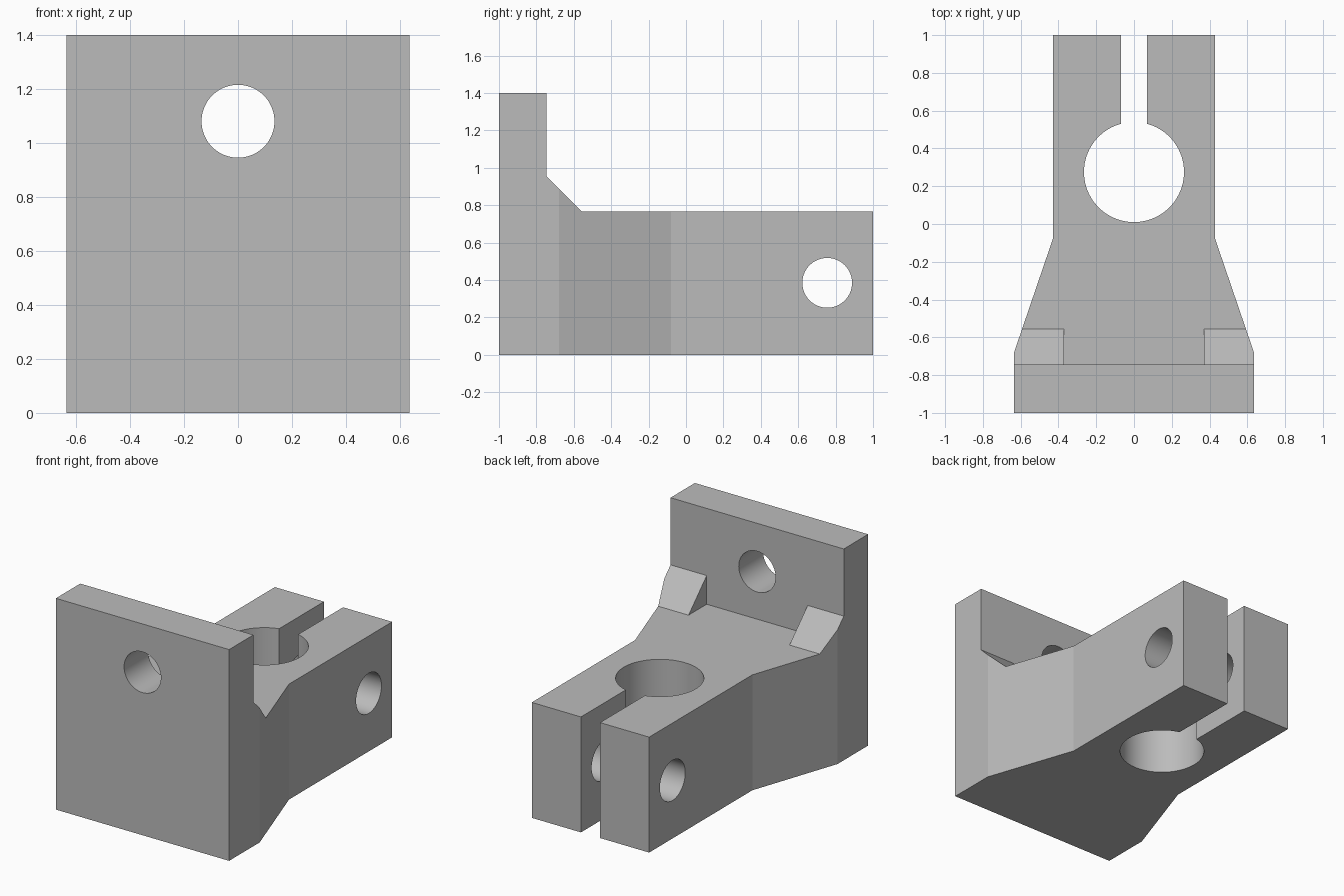
import bpy, bmesh, math
from mathutils import Vector

cube = bpy.data.objects.get("Cube")
if cube:
    bpy.data.objects.remove(cube, do_unlink=True)

grey = bpy.data.materials.new("plain grey")
grey.use_nodes = True
colour = (0.5, 0.5, 0.5, 1)
grey.diffuse_color = colour
grey.node_tree.nodes["Principled BSDF"].inputs["Base Color"].default_value = colour

TOP, BODY = 1.4, 0.765          # plate height, arm height
PLATE_BACK, GUSSET = -0.745, 0.19


def prism(name, points, sweep):
    """Extrude a closed outline of 3D points along a vector."""
    bm = bmesh.new()
    face = bm.faces.new([bm.verts.new(p) for p in points])
    ext = bmesh.ops.extrude_face_region(bm, geom=[face])
    verts = [v for v in ext["geom"] if isinstance(v, bmesh.types.BMVert)]
    bmesh.ops.translate(bm, verts=verts, vec=Vector(sweep))
    bmesh.ops.recalc_face_normals(bm, faces=bm.faces)
    mesh = bpy.data.meshes.new(name)
    bm.to_mesh(mesh)
    bm.free()
    mesh.materials.append(grey)
    obj = bpy.data.objects.new(name, mesh)
    bpy.context.collection.objects.link(obj)
    return obj


def circle(radius, place, count=64):
    angles = [2 * math.pi * i / count for i in range(count)]
    return [place(radius * math.cos(a), radius * math.sin(a)) for a in angles]


def cut(target, cutter):
    """Subtract the cutter, then remove it."""
    cutter.hide_render = True
    mod = target.modifiers.new("cut", 'BOOLEAN')
    mod.operation, mod.solver, mod.object = 'DIFFERENCE', 'EXACT', cutter
    bpy.context.view_layer.objects.active = target
    bpy.ops.object.modifier_apply(modifier=mod.name)
    bpy.data.objects.remove(cutter, do_unlink=True)


# Plan outline: wide plate, tapered neck, two arms around a split clamp bore
bore_y, bore_r, slot = 0.275, 0.265, 0.07
half = [(0.635, -1), (0.635, -0.68), (0.43, -0.08), (0.43, 1), (slot, 1)]
start = math.acos(slot / bore_r)
steps = 56
arc = []
for i in range(steps + 1):
    a = start - (math.pi + 2 * start) * i / steps
    arc.append((bore_r * math.cos(a), bore_y + bore_r * math.sin(a)))
outline = half + arc + [(-x, y) for x, y in reversed(half)]
bracket = prism("clamp_bracket", [(x, y, 0) for x, y in outline], (0, 0, TOP))

# Clear the space above the arms, leaving a sloped fillet behind the plate
slope = [(PLATE_BACK, 1.6), (PLATE_BACK, BODY + GUSSET),
         (PLATE_BACK + GUSSET, BODY), (1.2, BODY), (1.2, 1.6)]
cut(bracket, prism("slope_cutter", [(-1, y, z) for y, z in slope], (2, 0, 0)))

# Open the middle of the fillet so only the two corner gussets remain
gap = [(PLATE_BACK, 1.1), (PLATE_BACK, BODY), (-0.5, BODY), (-0.5, 1.1)]
cut(bracket, prism("gap_cutter", [(-0.37, y, z) for y, z in gap], (0.74, 0, 0)))

# Mounting hole through the plate and bolt hole across the arms
cut(bracket, prism("mount_hole_cutter",
                   circle(0.135, lambda u, v: (u, -1.2, 1.08 + v)), (0, 0.7, 0)))
cut(bracket, prism("bolt_hole_cutter",
                   circle(0.133, lambda u, v: (-1, 0.755 + u, 0.385 + v)), (2, 0, 0)))

bpy.ops.object.select_all(action='DESELECT')
bracket.select_set(True)
bpy.context.view_layer.objects.active = bracket
bpy.ops.object.shade_smooth_by_angle(angle=math.radians(15))
